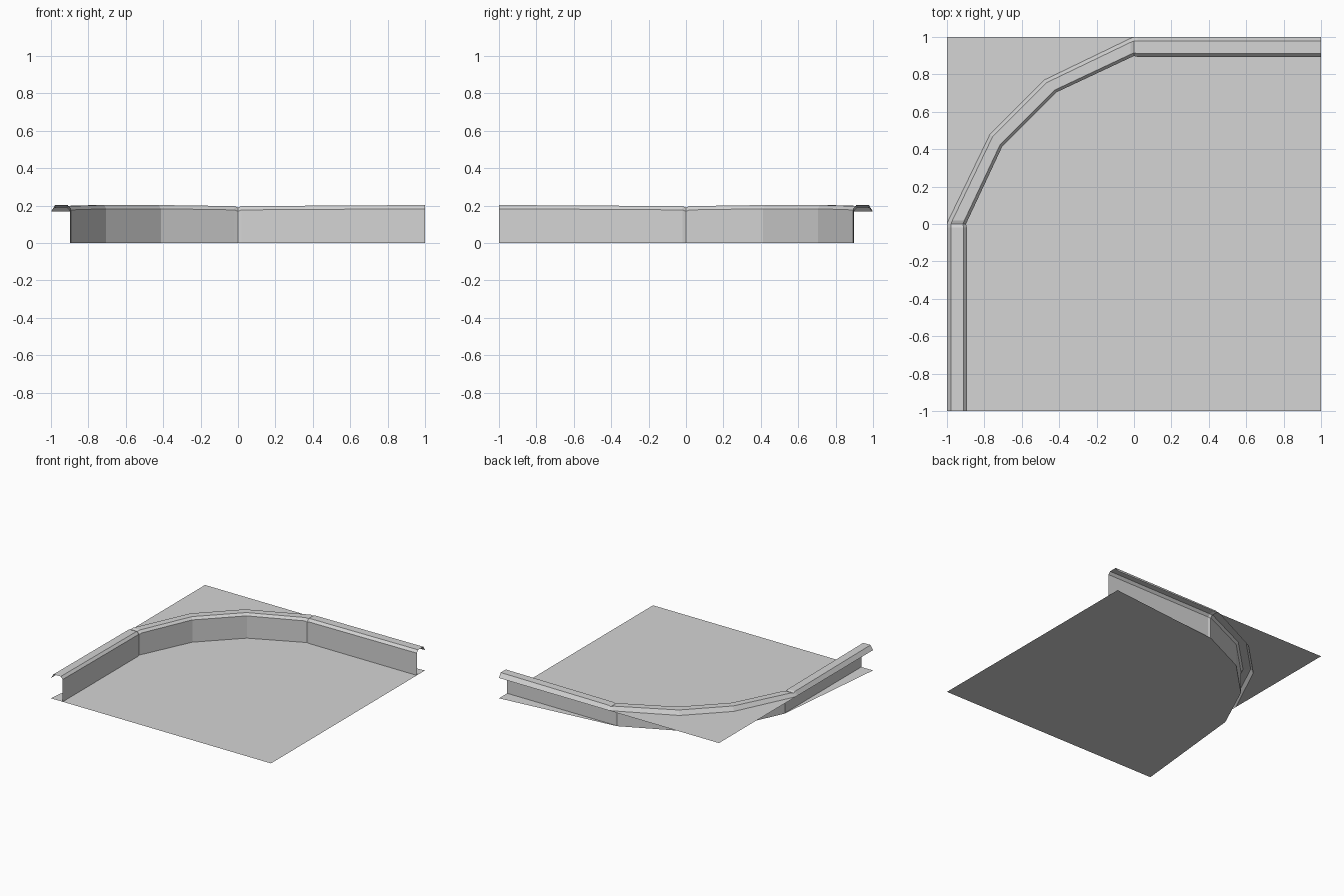
import bpy
import bmesh
from mathutils import Vector

cube = bpy.data.objects.get("Cube")
if cube:
    bpy.data.objects.remove(cube, do_unlink=True)

# single plain grey
grey = bpy.data.materials.new("plain_grey")
grey.use_nodes = True
GREY = (0.66, 0.66, 0.66, 1)
grey.diffuse_color = GREY
grey.node_tree.nodes["Principled BSDF"].inputs["Base Color"].default_value = GREY


def make_object(name, bm):
    bm.normal_update()
    mesh = bpy.data.meshes.new(name)
    bm.to_mesh(mesh)
    bm.free()
    mesh.materials.append(grey)
    obj = bpy.data.objects.new(name, mesh)
    bpy.context.collection.objects.link(obj)
    return obj


def flat_sheet(name, outline, z):
    bm = bmesh.new()
    face = bm.faces.new([bm.verts.new((x, y, z)) for x, y in outline])
    face.normal_update()
    if face.normal.z < 0:
        face.normal_flip()
    bmesh.ops.triangulate(bm, faces=bm.faces[:])
    return make_object(name, bm)


# stations along the wall: outer lip point, inner wall point, top height
half = [
    ((1, 1), (1, 0.893), 0.203),
    ((0.02, 1), (0.02, 0.893), 0.197),
    ((0, 1), (0, 0.898), 0.19),
    ((-0.02, 0.992), (-0.02, 0.889), 0.197),
    ((-0.48, 0.77), (-0.413, 0.705), 0.203),
]


def mirrored(p):
    return (-p[1], -p[0])


stations = half + [(mirrored(o), mirrored(i), z) for o, i, z in reversed(half)]
LIP_Z = 0.167

# wall with its overhanging lip: outer chamfer, flat top, inner chamfer, wall face
bm = bmesh.new()
rows = []
for outer, inner, top in stations:
    section = [(0, LIP_Z), (0.21, top), (0.83, top), (1, top - 0.02), (1, 0)]
    row = []
    for t, z in section:
        p = Vector(outer).lerp(Vector(inner), t)
        row.append(bm.verts.new((p.x, p.y, z)))
    rows.append(row)
for a, b in zip(rows, rows[1:]):
    for j in range(len(a) - 1):
        bm.faces.new((a[j], b[j], b[j + 1], a[j + 1]))
make_object("curved_wall_with_lip", bm)

# lower floor meets the foot of the curved wall
bend = stations[2:-2]
flat_sheet("lower_floor", [(-1, -1), (1, -1), (1, 1)] + [s[1] for s in bend], 0)

# raised corner ground behind the curve
flat_sheet("raised_corner", [s[0] for s in bend] + [(-1, 1)], LIP_Z)
